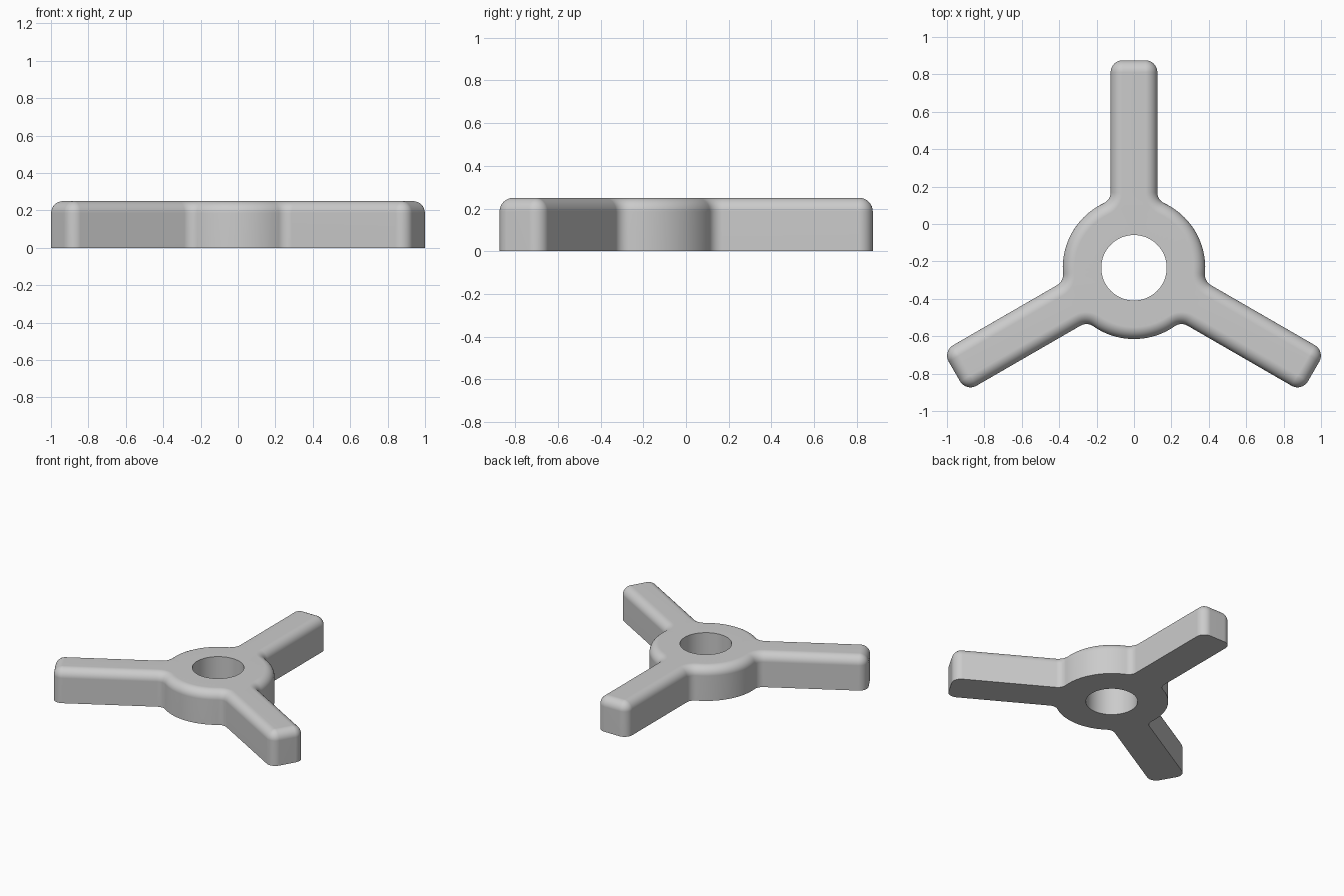
import bpy, bmesh
from math import pi, sin, cos, atan2, sqrt, radians

if "Cube" in bpy.data.objects:
    bpy.data.objects.remove(bpy.data.objects["Cube"], do_unlink=True)

HUB_R, HOLE_R = 0.381, 0.175
ARM_L, ARM_W = 1.109, 0.125      # arm length from hub centre, half width
ROUND = 0.064                    # corner, junction and top edge radius
HEIGHT, CENTRE_Y = 0.25, -0.234
STEPS = 8


def arc(cx, cy, r, start, end, n=STEPS):
    return [(cx + r * cos(start + (end - start) * i / n),
             cy + r * sin(start + (end - start) * i / n)) for i in range(n + 1)]


def outline(inset):
    """Three-armed outline, moved inwards by inset."""
    fv = ARM_W + ROUND
    fu = sqrt((HUB_R + ROUND) ** 2 - fv ** 2)
    a = atan2(fv, fu)
    corner, fillet = ROUND - inset, ROUND + inset
    cu, cv = ARM_L - ROUND, ARM_W - ROUND
    sector = arc(fu, -fv, fillet, pi - a, pi / 2)
    sector += arc(cu, -cv, corner, -pi / 2, 0)
    sector += arc(cu, cv, corner, 0, pi / 2)
    sector += arc(fu, fv, fillet, -pi / 2, a - pi)
    sector += arc(0, 0, HUB_R - inset, a, 2 * pi / 3 - a, 24)[1:-1]
    points = []
    for k in range(3):
        t = pi / 2 + k * 2 * pi / 3
        points += [(u * cos(t) - v * sin(t), u * sin(t) + v * cos(t)) for u, v in sector]
    return points


def loft(bm, rings):
    """Skin a stack of equal-length rings given as (points, z)."""
    loops = [[bm.verts.new((x, y + CENTRE_Y, z)) for x, y in pts] for pts, z in rings]
    for low, high in zip(loops, loops[1:]):
        n = len(low)
        for i in range(n):
            j = (i + 1) % n
            bm.faces.new((low[i], low[j], high[j], high[i]))


bm = bmesh.new()

# Outer wall with a quarter-round top edge
rings = [(outline(0), 0)]
for i in range(STEPS + 1):
    t = pi / 2 * i / STEPS
    rings.append((outline(ROUND * (1 - cos(t))), HEIGHT - ROUND + ROUND * sin(t)))
loft(bm, rings)

# Straight bore through the hub
bore = arc(0, 0, HOLE_R, 0, 2 * pi, 64)[:-1]
loft(bm, [(bore, 0), (bore, HEIGHT)])
bmesh.ops.remove_doubles(bm, verts=bm.verts[:], dist=0.0002)

# Flat top and bottom around the bore
open_edges = [e for e in bm.edges if e.is_boundary]
for side in (1, -1):
    ring = [e for e in open_edges if (e.verts[0].co.z > HEIGHT / 2) == (side > 0)]
    bmesh.ops.triangle_fill(bm, edges=ring, use_beauty=True, normal=(0, 0, side))
bmesh.ops.recalc_face_normals(bm, faces=bm.faces[:])

mesh = bpy.data.meshes.new("three_arm_knob")
bm.to_mesh(mesh)
bm.free()
knob = bpy.data.objects.new("three_arm_knob", mesh)
bpy.context.collection.objects.link(knob)

# Plain grey finish
grey = bpy.data.materials.new("light_grey")
grey.use_nodes = True
colour = (0.6, 0.6, 0.6, 1)
grey.diffuse_color = colour
grey.node_tree.nodes["Principled BSDF"].inputs["Base Color"].default_value = colour
mesh.materials.append(grey)

# Smooth rounds, crisp bore and base edges
bpy.ops.object.select_all(action="DESELECT")
knob.select_set(True)
bpy.context.view_layer.objects.active = knob
bpy.ops.object.shade_smooth_by_angle(angle=radians(35))
weighted = knob.modifiers.new("weighted_normals", "WEIGHTED_NORMAL")
weighted.keep_sharp = True
